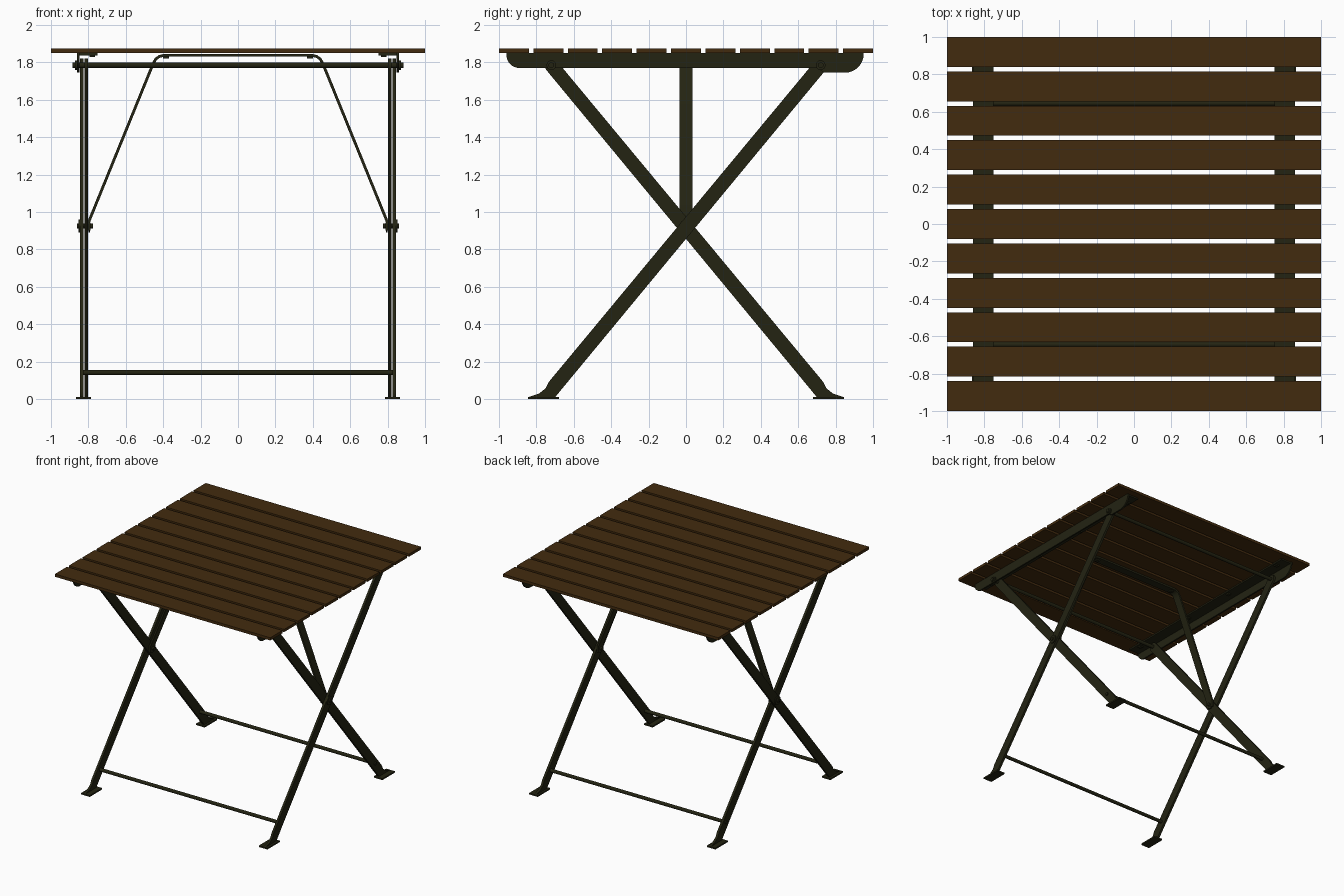
import bpy, bmesh, math
from mathutils import Vector

cube = bpy.data.objects.get("Cube")
if cube:
    bpy.data.objects.remove(cube)


def material(name, rgb):
    m = bpy.data.materials.new(name)
    m.use_nodes = True
    m.diffuse_color = (*rgb, 1)
    m.node_tree.nodes["Principled BSDF"].inputs["Base Color"].default_value = (*rgb, 1)
    return m


WOOD = material("brown wood", (0.055, 0.024, 0.0045))
METAL = material("dark olive metal", (0.017, 0.017, 0.006))


def finish(name, bm, mat, smooth=False):
    bmesh.ops.recalc_face_normals(bm, faces=bm.faces)
    mesh = bpy.data.meshes.new(name)
    bm.to_mesh(mesh)
    bm.free()
    mesh.materials.append(mat)
    ob = bpy.data.objects.new(name, mesh)
    bpy.context.collection.objects.link(ob)
    if smooth:
        bpy.ops.object.select_all(action="DESELECT")
        ob.select_set(True)
        bpy.context.view_layer.objects.active = ob
        bpy.ops.object.shade_smooth_by_angle(angle=math.radians(35))
    return ob


def box(name, lo, hi, mat=METAL):
    bm = bmesh.new()
    bmesh.ops.create_cube(bm, size=1)
    for v in bm.verts:
        v.co = [(a + b) / 2 + c * (b - a) for a, b, c in zip(lo, hi, v.co)]
    return finish(name, bm, mat)


def prism(name, pts, offset):
    """Extrude a flat outline of 3D points along an offset."""
    bm = bmesh.new()
    face = bm.faces.new([bm.verts.new(p) for p in pts])
    new = bmesh.ops.extrude_face_region(bm, geom=[face])["geom"]
    bmesh.ops.translate(bm, vec=offset,
                        verts=[g for g in new if isinstance(g, bmesh.types.BMVert)])
    return finish(name, bm, METAL, True)


def plate(name, yz, x0, x1):
    return prism(name, [(x0, y, z) for y, z in yz], (x1 - x0, 0, 0))


def rod(name, x0, x1, y, z, r, sides=16):
    ring = [math.tau * i / sides for i in range(sides)]
    return plate(name, [(y + r * math.cos(a), z + r * math.sin(a)) for a in ring], x0, x1)


def arc(cy, cz, r, a0, a1, n=8):
    angles = [math.radians(a0 + (a1 - a0) * i / n) for i in range(n + 1)]
    return [(cy + r * math.cos(a), cz + r * math.sin(a)) for a in angles]


# Table top slats
for i in range(11):
    y = (i - 5) * 0.184
    box(f"slat_{i + 1}", (-1, y - 0.08, 1.85), (1, y + 0.08, 1.873), WOOD)

# Outline of the rail web, deeper at the back end
rail = ([(-0.96, 1.84)] + arc(-0.89, 1.84, 0.07, 180, 270)
        + [(0.70, 1.77), (0.74, 1.745)] + arc(0.85, 1.845, 0.10, 270, 360)
        + [(0.95, 1.85), (-0.96, 1.85)])


def leg_outline(s):
    """Leg with round top at y = -s * 0.72 and a flared foot at y = s * 0.76."""
    top, foot = Vector((0.72, 1.785)), Vector((-0.76, 0))
    tilt = math.degrees(math.atan2(*(top - foot).yx))
    pts = arc(top.x, top.y, 0.037, tilt - 90, tilt + 90)
    pts += [(-0.735, 0.09), (-0.75, 0.058), (-0.785, 0.03), (-0.845, 0.01), (-0.70, 0.01)]
    return [(-s * y, z) for y, z in pts]


for side, sx in (("left", 1), ("right", -1)):
    # Angle rail under the slats
    plate(f"{side}_rail_web", rail, sx * 0.848, sx * 0.861)
    box(f"{side}_rail_flange", (min(sx * 0.75, sx * 0.855), -0.95, 1.838),
        (max(sx * 0.75, sx * 0.855), 0.945, 1.85))
    # Crossed legs, with feet and pivots
    for end, s, x0, x1 in (("front", -1, 0.827, 0.846), ("back", 1, 0.802, 0.822)):
        plate(f"{side}_{end}_leg", leg_outline(s), sx * x0, sx * x1)
        foot_x = sorted((sx * 0.785, sx * 0.865))
        foot_y = sorted((s * 0.68, s * 0.845))
        box(f"{side}_{end}_foot", (foot_x[0], foot_y[0], 0), (foot_x[1], foot_y[1], 0.012))
        rod(f"{side}_{end}_top_bolt", sx * 0.861, sx * 0.872, s * 0.72, 1.785, 0.026)
        for y in (0.85, 0.25):
            box(f"{side}_{end}_slat_bolt", (sx * 0.78 - 0.015, s * y - 0.015, 1.828),
                (sx * 0.78 + 0.015, s * y + 0.015, 1.84))
    rod(f"{side}_pivot_pin", sx * 0.775, sx * 0.862, 0, 0.925, 0.014)
    rod(f"{side}_pivot_head", sx * 0.846, sx * 0.854, 0, 0.925, 0.035)
    rod(f"{side}_pivot_washer", sx * 0.79, sx * 0.80, 0, 0.925, 0.035)
    box(f"{side}_brace_bolt", (sx * 0.385 - 0.015, -0.015, 1.82),
        (sx * 0.385 + 0.015, 0.015, 1.832))

# Cross rods between the leg pairs
for end, s in (("front", -1), ("back", 1)):
    rod(f"{end}_stretcher", -0.83, 0.83, s * 0.645, 0.142, 0.014)
    rod(f"{end}_top_rod", -0.885, 0.885, s * 0.72, 1.785, 0.015)

# Bent flat-bar brace: half a centre line, mirrored, then thickened
half = [Vector(p) for p in ((0.797, 0.90), (0.797, 0.95), (0.455, 1.79),
                            (0.44, 1.818), (0.42, 1.832), (0.395, 1.838))]
line = half + [Vector((-p.x, p.y)) for p in reversed(half)]
inner, outer = [], []
for i, p in enumerate(line):
    t = (line[min(i + 1, len(line) - 1)] - line[max(i - 1, 0)]).normalized()
    n = Vector((t.y, -t.x)) * 0.0075
    outer.append(p + n)
    inner.append(p - n)
prism("folding_brace", [(p.x, -0.034, p.y) for p in outer + inner[::-1]], (0, 0.068, 0))
